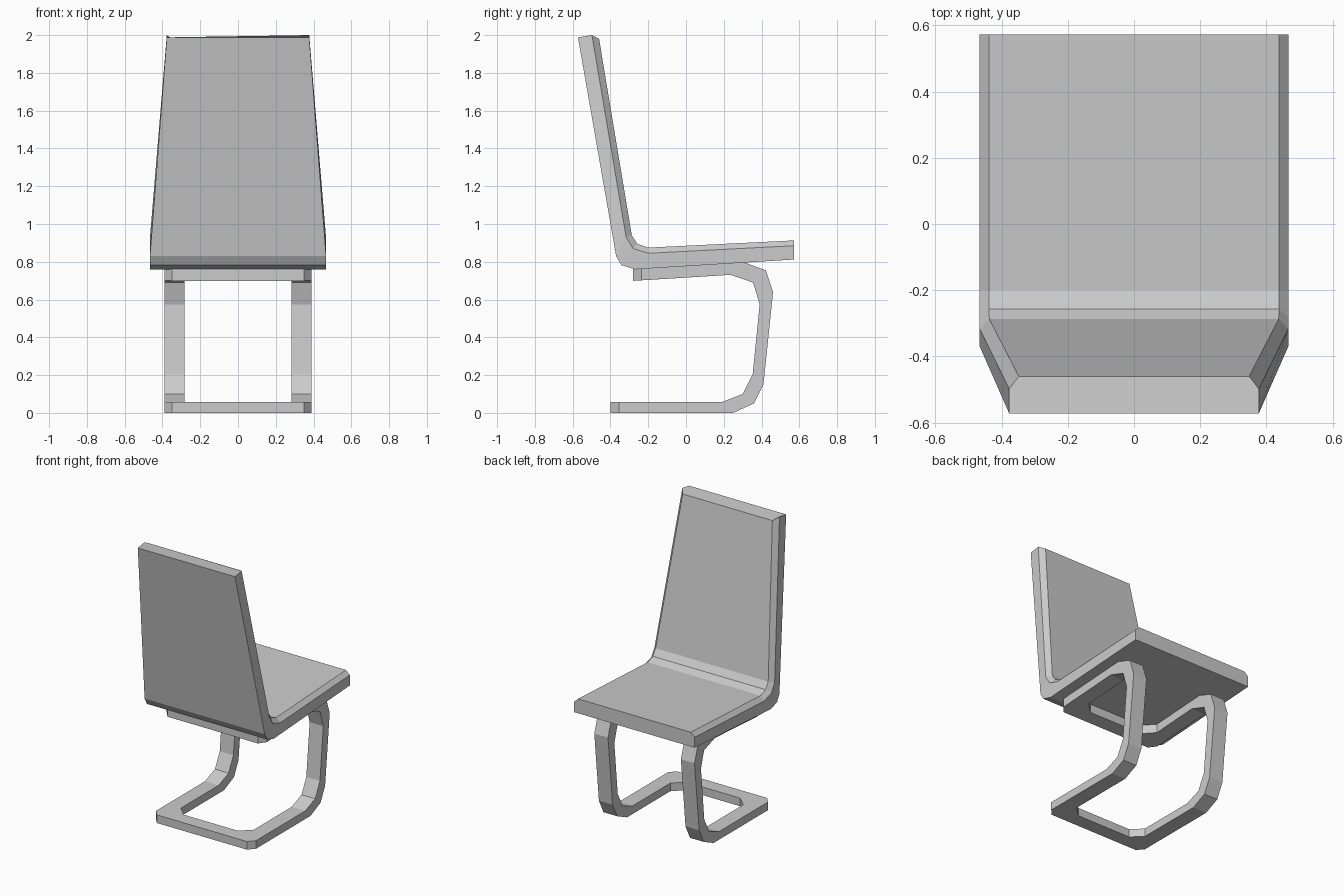
import bpy, bmesh

if "Cube" in bpy.data.objects:
    bpy.data.objects.remove(bpy.data.objects["Cube"])


def loft(name, sections, closed=False):
    """Skin a list of equal-length cross-sections into a flat-shaded solid."""
    bm = bmesh.new()
    rings = [[bm.verts.new(p) for p in s] for s in sections]
    n = len(rings[0])
    pairs = list(zip(rings, rings[1:]))
    if closed:
        pairs.append((rings[-1], rings[0]))
    else:
        bm.faces.new(rings[0])
        bm.faces.new(rings[-1])
    for a, b in pairs:
        for i in range(n):
            j = (i + 1) % n
            bm.faces.new((a[i], a[j], b[j], b[i]))
    bmesh.ops.recalc_face_normals(bm, faces=bm.faces)
    mesh = bpy.data.meshes.new(name)
    bm.to_mesh(mesh)
    bm.free()
    obj = bpy.data.objects.new(name, mesh)
    bpy.context.collection.objects.link(obj)
    return obj


# Seat and back shell: half width, then (y, z) of rear face, bevel line, padded face
shell = [
    (0.377, (-0.572, 1.988), (-0.498, 2.0), (-0.46, 1.98)),
    (0.466, (-0.37, 0.83), (-0.317, 0.93), (-0.287, 0.94)),
    (0.467, (-0.342, 0.782), (-0.28, 0.87), (-0.257, 0.895)),
    (0.467, (-0.27, 0.76), (-0.20, 0.845), (-0.20, 0.875)),
    (0.467, (0.572, 0.812), (0.572, 0.885), (0.572, 0.913)),
]
sections = []
for w, rear, mid, face in shell:
    half = [(w, *rear), (w, *mid), (w - 0.029, *face)]
    sections.append(half + [(-x, y, z) for x, y, z in reversed(half)])
loft("seat_shell", sections)


# Cantilever frame: each station has an outer-side and an inner-side edge
def seat_under(y):
    return 0.778 + 0.06 * y


def plan_station(xo, yo, xi, yi, z_out, z_in):
    return [(xo, yo, z_out(yo)), (xi, yi, z_out(yi)),
            (xi, yi, z_in(yi)), (xo, yo, z_in(yo))]


def floor(y):
    return 0.0


def base_top(y):
    return 0.057


def rail_bottom(y):
    return seat_under(y) - 0.062


XO, XI = 0.389, 0.283
bends = [  # outer and inner (y, z) along the leg curve
    ((0.25, 0.0), (0.19, 0.057)),
    ((0.36, 0.05), (0.30, 0.10)),
    ((0.41, 0.15), (0.353, 0.205)),
    ((0.461, 0.64), (0.39, 0.575)),
    ((0.423, 0.755), (0.355, 0.69)),
    ((0.31, 0.796), (0.235, 0.731)),
]
right = [plan_station(0.35, -0.40, 0.21, -0.30, floor, base_top),
         plan_station(XO, -0.355, XI, -0.23, floor, base_top)]
right += [[(XO, *o), (XI, *o), (XI, *i), (XO, *i)] for o, i in bends]
right += [plan_station(XO, -0.235, XI, -0.11, seat_under, rail_bottom),
          plan_station(0.35, -0.28, 0.21, -0.18, seat_under, rail_bottom)]
left = [[(-x, y, z) for x, y, z in s] for s in reversed(right)]
loft("cantilever_frame", right + left, closed=True)
